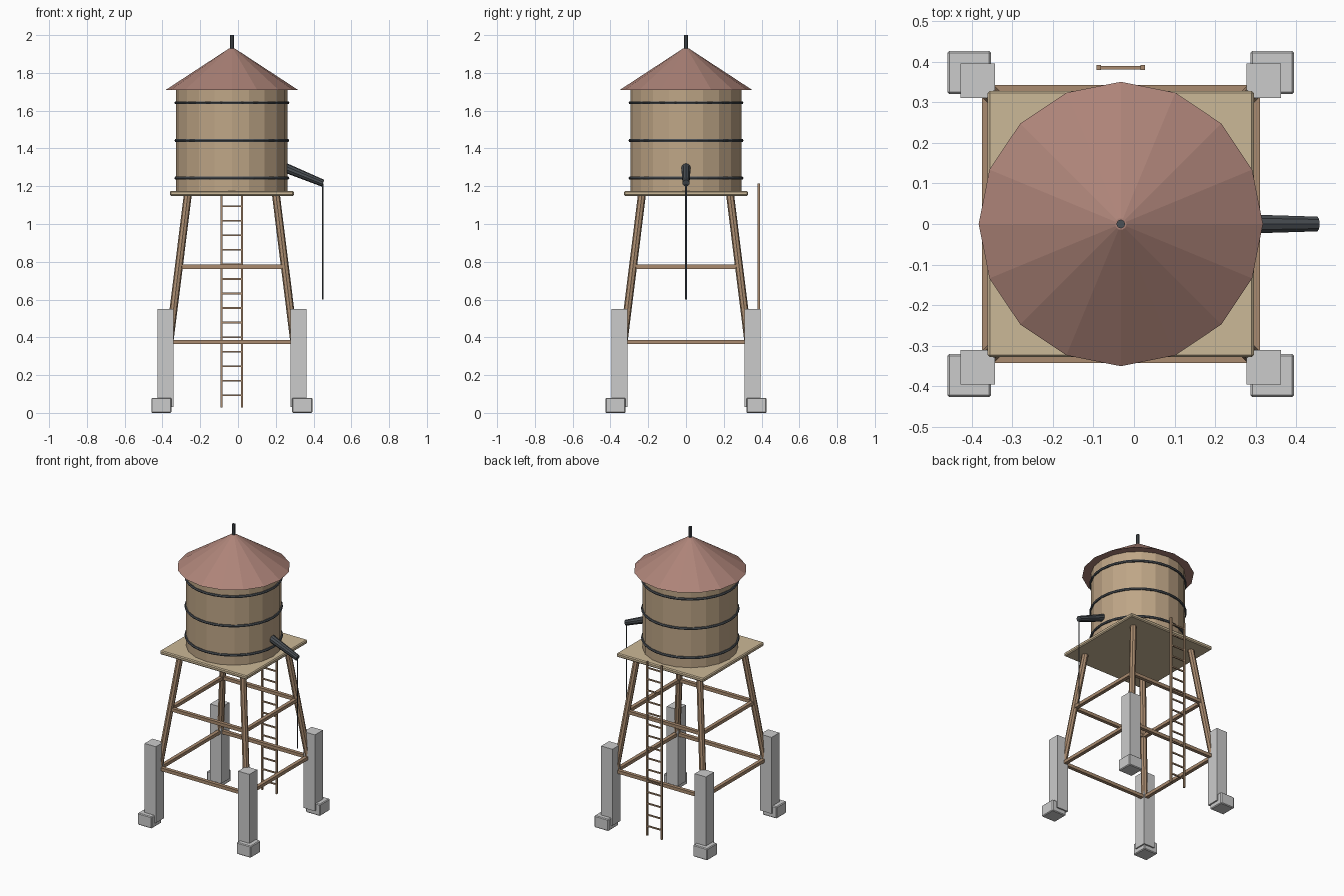
import bpy
from math import pi
from mathutils import Vector

if "Cube" in bpy.data.objects:
    bpy.data.objects.remove(bpy.data.objects["Cube"])

CX = -0.0325  # tower axis


def material(name, rgb):
    m = bpy.data.materials.new(name)
    m.diffuse_color = (*rgb, 1)
    m.use_nodes = True
    m.node_tree.nodes["Principled BSDF"].inputs["Base Color"].default_value = m.diffuse_color
    return m


TANK = material("tank_wood", (0.52, 0.38, 0.24))
PALE = material("deck_wood", (0.60, 0.48, 0.31))
BROWN = material("frame_wood", (0.40, 0.26, 0.16))
RED = material("roof_red", (0.42, 0.23, 0.19))
METAL = material("dark_metal", (0.07, 0.08, 0.09))


def finish(name, mat, bevel=0):
    o = bpy.context.object
    o.name = name
    if mat:
        o.data.materials.append(mat)
    if bevel:
        b = o.modifiers.new("bevel", "BEVEL")
        b.width, b.segments = bevel, 1
    return o


def box(name, center, size, mat=None, bevel=0):
    bpy.ops.mesh.primitive_cube_add(size=1, location=center)
    bpy.context.object.scale = size
    bpy.ops.object.transform_apply(location=False, rotation=False, scale=True)
    return finish(name, mat, bevel)


def rod(name, a, b, r1, r2, sides, mat):
    a, b = Vector(a), Vector(b)
    d = b - a
    bpy.ops.mesh.primitive_cone_add(vertices=sides, radius1=r1, radius2=r2,
                                    depth=d.length, location=(a + b) / 2)
    bpy.context.object.rotation_euler = d.to_track_quat('Z', 'Y').to_euler()
    return finish(name, mat)


def upright(name, z0, z1, r1, r2, sides, mat):
    bpy.ops.mesh.primitive_cone_add(vertices=sides, radius1=r1, radius2=r2,
                                    depth=z1 - z0, location=(CX, 0, (z0 + z1) / 2))
    return finish(name, mat)


# Tank, hoops, roof and vent
upright("tank", 1.17, 1.715, 0.295, 0.295, 20, TANK)
for i, z in enumerate((1.243, 1.442, 1.642)):
    bpy.ops.mesh.primitive_torus_add(major_radius=0.296, minor_radius=0.0085,
                                     major_segments=32, minor_segments=6,
                                     location=(CX, 0, z))
    finish(f"tank_hoop_{i}", METAL)
upright("roof", 1.71, 1.93, 0.35, 0.014, 16, RED)
upright("roof_vent", 1.91, 2.0, 0.011, 0.011, 8, METAL)

# Platform
box("platform", (CX, 0, 1.162), (0.656, 0.656, 0.026), PALE, 0.006)


# Splayed legs with concrete piers and footings
def spread(z):
    return 0.372 + (0.234 - 0.372) * (z - 0.04) / 1.11


for i, (sx, sy) in enumerate(((-1, -1), (1, -1), (1, 1), (-1, 1))):
    t, b = spread(1.152), spread(0.04)
    rod(f"leg_{i}", (CX + sx * b, sy * b, 0.04), (CX + sx * t, sy * t, 1.152),
        0.021, 0.021, 8, BROWN)
    box(f"pier_{i}", (CX + sx * 0.3525, sy * 0.3525, 0.29), (0.085, 0.085, 0.52))
    box(f"footing_{i}", (CX + sx * 0.373, sy * 0.373, 0.04), (0.107, 0.107, 0.08), None, 0.005)

# Two rings of horizontal braces
for i, z in enumerate((0.376, 0.774)):
    s = spread(z)
    for k in (-1, 1):
        box(f"brace_x_{i}_{k}", (CX, k * s, z), (2 * s, 0.024, 0.022), BROWN)
        box(f"brace_y_{i}_{k}", (CX + k * s, 0, z), (0.024, 2 * s, 0.022), BROWN)

# Ladder behind the tower
for k in (-1, 1):
    box(f"ladder_rail_{k}", (CX + k * 0.054, 0.385, 0.622), (0.011, 0.012, 1.185), BROWN)
for i in range(15):
    box(f"ladder_rung_{i}", (CX, 0.385, 0.093 + 0.077 * i), (0.108, 0.008, 0.009), BROWN)

# Spout and pull rope
rod("spout", (0.235, 0, 1.304), (0.450, 0, 1.216), 0.026, 0.019, 10, METAL)
rod("pull_rope", (0.448, 0, 0.6), (0.448, 0, 1.215), 0.004, 0.004, 6, METAL)
